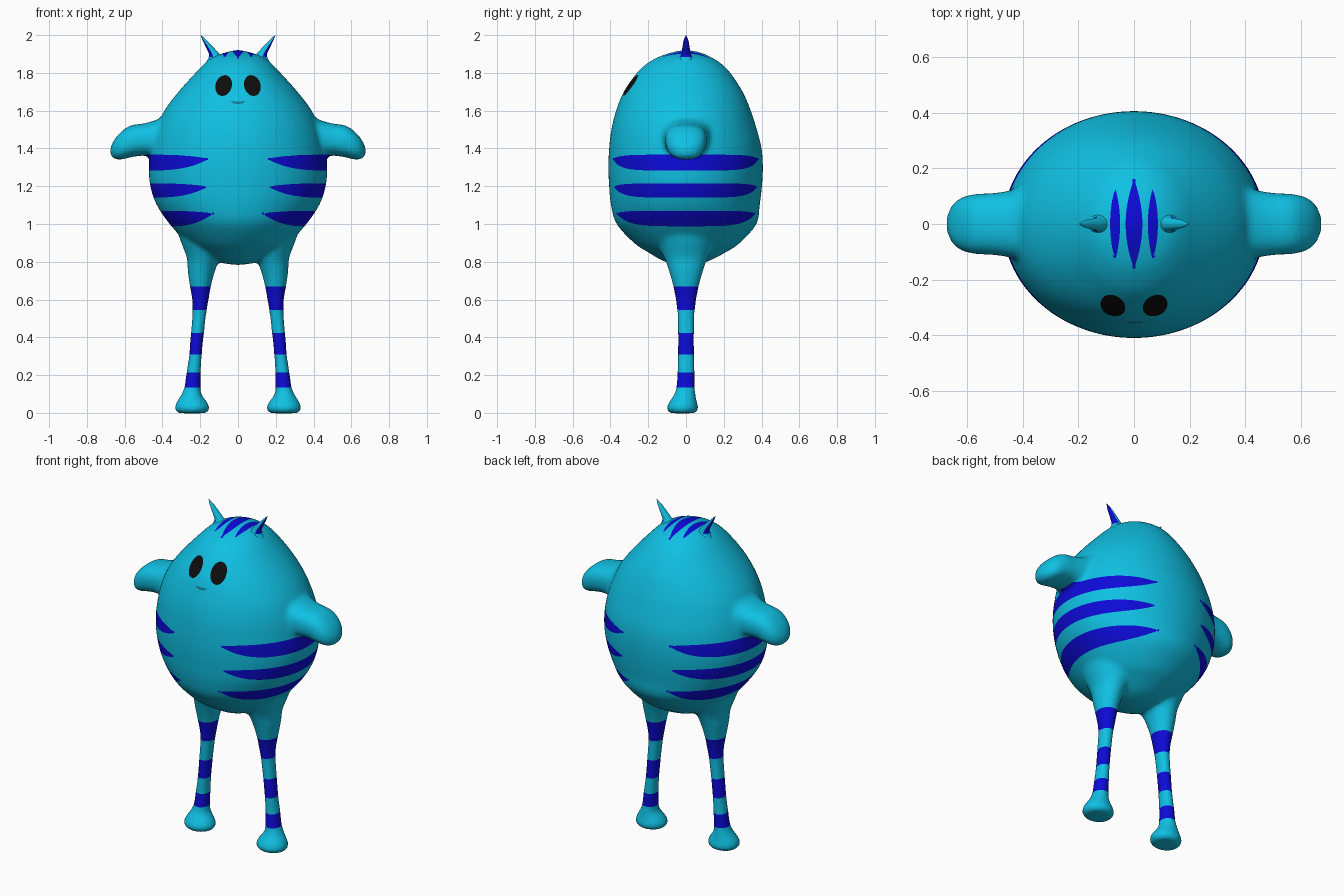
import bpy, bmesh, math
from mathutils import Vector

if "Cube" in bpy.data.objects:
    bpy.data.objects.remove(bpy.data.objects["Cube"])


def material(name, rgb):
    m = bpy.data.materials.new(name)
    m.diffuse_color = (*rgb, 1)
    m.use_nodes = True
    m.node_tree.nodes["Principled BSDF"].inputs["Base Color"].default_value = m.diffuse_color
    return m


SKIN = material("turquoise skin", (0.005, 0.53, 0.77))
STRIPE = material("deep blue stripe", (0.004, 0.003, 0.68))
BLACK = material("black eye", (0.004, 0.004, 0.004))
MOUTH = material("dark teal mouth", (0.005, 0.2, 0.28))


def spline(rows, steps=5):
    """Smooth Catmull-Rom interpolation between rows of numbers."""
    out = []
    for i in range(len(rows) - 1):
        p = [rows[max(0, min(len(rows) - 1, i + k))] for k in (-1, 0, 1, 2)]
        for s in range(steps):
            t = s / steps
            out.append([0.5 * (2 * b + (c - a) * t + (2 * a - 5 * b + 4 * c - d) * t * t
                               + (3 * b - a - 3 * c + d) * t ** 3) for a, b, c, d in zip(*p)])
    return out + [list(rows[-1])]


def loft(bm, sections, u, v, power=2.0, n=48):
    """Skin a tube through (centre, radius_u, radius_v) sections and cap it."""
    rings = []
    for c, ru, rv in sections:
        ring = []
        for k in range(n):
            a = 2 * math.pi * k / n
            ca, sa = math.cos(a), math.sin(a)
            x = math.copysign(abs(ca) ** (2 / power), ca)
            y = math.copysign(abs(sa) ** (2 / power), sa)
            ring.append(bm.verts.new(Vector(c) + u * (x * abs(ru)) + v * (y * abs(rv))))
        rings.append(ring)
    for r0, r1 in zip(rings, rings[1:]):
        for k in range(n):
            j = (k + 1) % n
            bm.faces.new((r0[k], r0[j], r1[j], r1[k]))
    bm.faces.new(rings[0][::-1])
    bm.faces.new(rings[-1])


def make_object(name, bm, mats):
    bmesh.ops.recalc_face_normals(bm, faces=bm.faces[:])
    me = bpy.data.meshes.new(name)
    bm.to_mesh(me)
    bm.free()
    for m in mats:
        me.materials.append(m)
    ob = bpy.data.objects.new(name, me)
    bpy.context.collection.objects.link(ob)
    me.shade_smooth()
    return ob


X, Y, Z = Vector((1, 0, 0)), Vector((0, 1, 0)), Vector((0, 0, 1))

# torso: height, half width, front depth, back depth
TORSO = [(0.783, 0.01, 0.01, 0.01), (0.80, 0.11, 0.11, 0.11), (0.85, 0.20, 0.20, 0.21),
         (0.90, 0.27, 0.275, 0.285), (1.0, 0.362, 0.367, 0.373), (1.1, 0.43, 0.397, 0.39),
         (1.2, 0.464, 0.407, 0.402), (1.3, 0.472, 0.411, 0.407), (1.4, 0.46, 0.407, 0.40),
         (1.5, 0.435, 0.395, 0.375), (1.6, 0.39, 0.37, 0.343), (1.7, 0.315, 0.33, 0.30),
         (1.8, 0.225, 0.26, 0.235), (1.85, 0.177, 0.205, 0.185), (1.885, 0.13, 0.145, 0.13),
         (1.91, 0.06, 0.07, 0.07), (1.921, 0.01, 0.01, 0.01)]
# leg: height, centre x, centre y, half width, half depth
LEG = [(-0.002, 0.243, -0.018, 0.07, 0.062), (0.008, 0.243, -0.018, 0.085, 0.077),
       (0.028, 0.243, -0.018, 0.092, 0.084), (0.055, 0.244, -0.016, 0.082, 0.074),
       (0.1, 0.246, -0.006, 0.052, 0.056), (0.14, 0.24, -0.002, 0.043, 0.049),
       (0.2, 0.236, 0, 0.039, 0.047), (0.3, 0.226, 0, 0.034, 0.045),
       (0.4, 0.217, 0, 0.035, 0.044), (0.53, 0.204, 0, 0.037, 0.047),
       (0.6, 0.199, 0, 0.044, 0.055), (0.67, 0.199, 0, 0.056, 0.068),
       (0.75, 0.194, 0, 0.072, 0.09), (0.82, 0.183, 0, 0.088, 0.115),
       (0.9, 0.17, 0, 0.13, 0.155), (1.0, 0.165, 0, 0.17, 0.2)]
# arm: distance out, height, half height, half depth
ARM = [(0.30, 1.46, 0.14, 0.17), (0.38, 1.455, 0.125, 0.15), (0.43, 1.452, 0.1, 0.125),
       (0.5, 1.447, 0.085, 0.112), (0.57, 1.437, 0.084, 0.108), (0.62, 1.414, 0.073, 0.096),
       (0.655, 1.396, 0.05, 0.068), (0.675, 1.386, 0.02, 0.025)]

bm = bmesh.new()
loft(bm, [((0, (b - f) / 2, z), w, (b + f) / 2) for z, w, f, b in spline(TORSO)], X, Y, n=96)
for side in (-1, 1):
    loft(bm, [((side * x, y, z), rx, ry) for z, x, y, rx, ry in spline(LEG)], X, Y)
    loft(bm, [((side * x, 0, z), ry, rz) for x, z, rz, ry in spline(ARM)], Y, Z, 2.5)
body = make_object("body", bm, [])

# fuse torso, legs and arms into one soft skin
remesh = body.modifiers.new("fuse", 'REMESH')
remesh.mode = 'VOXEL'
remesh.voxel_size = 0.012
smooth = body.modifiers.new("soften", 'SMOOTH')
smooth.factor = 0.5
smooth.iterations = 8
fused = bpy.data.meshes.new_from_object(
    body.evaluated_get(bpy.context.evaluated_depsgraph_get()))
body.modifiers.clear()


# painted regions: each function is positive inside its marking
def flank_stripes(p):
    if not 0.95 < p.z < 1.4:
        return -0.05
    phi = math.atan2(abs(p.y) / 0.41, abs(p.x) / 0.47)
    best = -1
    for bottom, tip, top, tip_x in ((1.283, 1.345, 1.367, 0.155), (1.14, 1.198, 1.215, 0.16),
                                    (0.988, 1.056, 1.07, 0.137)):
        w = 1 - (phi / math.acos(tip_x / 0.47)) ** 5
        best = max(best, min(p.z - tip + (tip - bottom) * w, tip + (top - tip) * w - p.z))
    return min(best, 0.49 - abs(p.x))


def leg_stripes(p):
    return max(min(p.z - a, b - p.z) for a, b in ((0.135, 0.215), (0.31, 0.423), (0.545, 0.668)))


def head_stripes(p):
    if p.z < 1.8:
        return -0.05
    return max(h * (1 - (p.y / length) ** 2) - abs(abs(p.x) - x)
               for x, h, length in ((0, 0.03, 0.16), (0.068, 0.018, 0.132)))


def eyes(p):
    if p.y > 0:
        return -0.05
    dz = p.z - 1.733
    dx = abs(p.x) - 0.076 + 0.12 * dz
    return 0.045 * (1 - math.hypot(dx / 0.044, dz / 0.055))


def mouth(p):
    if p.y > 0:
        return -0.05
    k = 1 - (p.x / 0.046) ** 2
    return min(p.z - 1.652 + 0.017 * k, 1.652 - 0.003 * k - p.z)


PAINT = [(flank_stripes, 1), (leg_stripes, 1), (head_stripes, 1), (eyes, 2), (mouth, 3)]

# cut clean marking outlines into the skin, then colour the faces inside
bm = bmesh.new()
bm.from_mesh(fused)
for region, index in PAINT:
    value = {v: region(v.co) for v in bm.verts}
    cuts = []
    for e in bm.edges[:]:
        a, b = e.verts
        fa, fb = value[a], value[b]
        if fa * fb < 0:
            t = min(0.95, max(0.05, fa / (fa - fb)))
            cuts.append(bmesh.utils.edge_split(e, a, t)[1])
    if cuts:
        bmesh.ops.connect_verts(bm, verts=cuts)
for f in bm.faces:
    c = f.calc_center_median()
    for region, index in PAINT:
        if region(c) > 0:
            f.material_index = index
bpy.data.objects.remove(body)
make_object("body", bm, [SKIN, STRIPE, BLACK, MOUTH])

# horns: height, centre x, half width, half depth; blue on the outer side
HORN = [(1.84, 0.125, 0.055, 0.05), (1.88, 0.12, 0.036, 0.034), (1.9, 0.126, 0.028, 0.025),
        (1.93, 0.146, 0.021, 0.02), (1.97, 0.175, 0.011, 0.013), (2.0, 0.197, 0.001, 0.001)]
for side, name in ((-1, "left_horn"), (1, "right_horn")):
    bm = bmesh.new()
    loft(bm, [((side * x, 0, z), rx, ry) for z, x, rx, ry in spline(HORN)], X, Y, n=32)
    bmesh.ops.recalc_face_normals(bm, faces=bm.faces[:])
    for f in bm.faces:
        if f.normal.x * side > 0.35 and f.calc_center_median().z > 1.885:
            f.material_index = 1
    make_object(name, bm, [SKIN, STRIPE])
